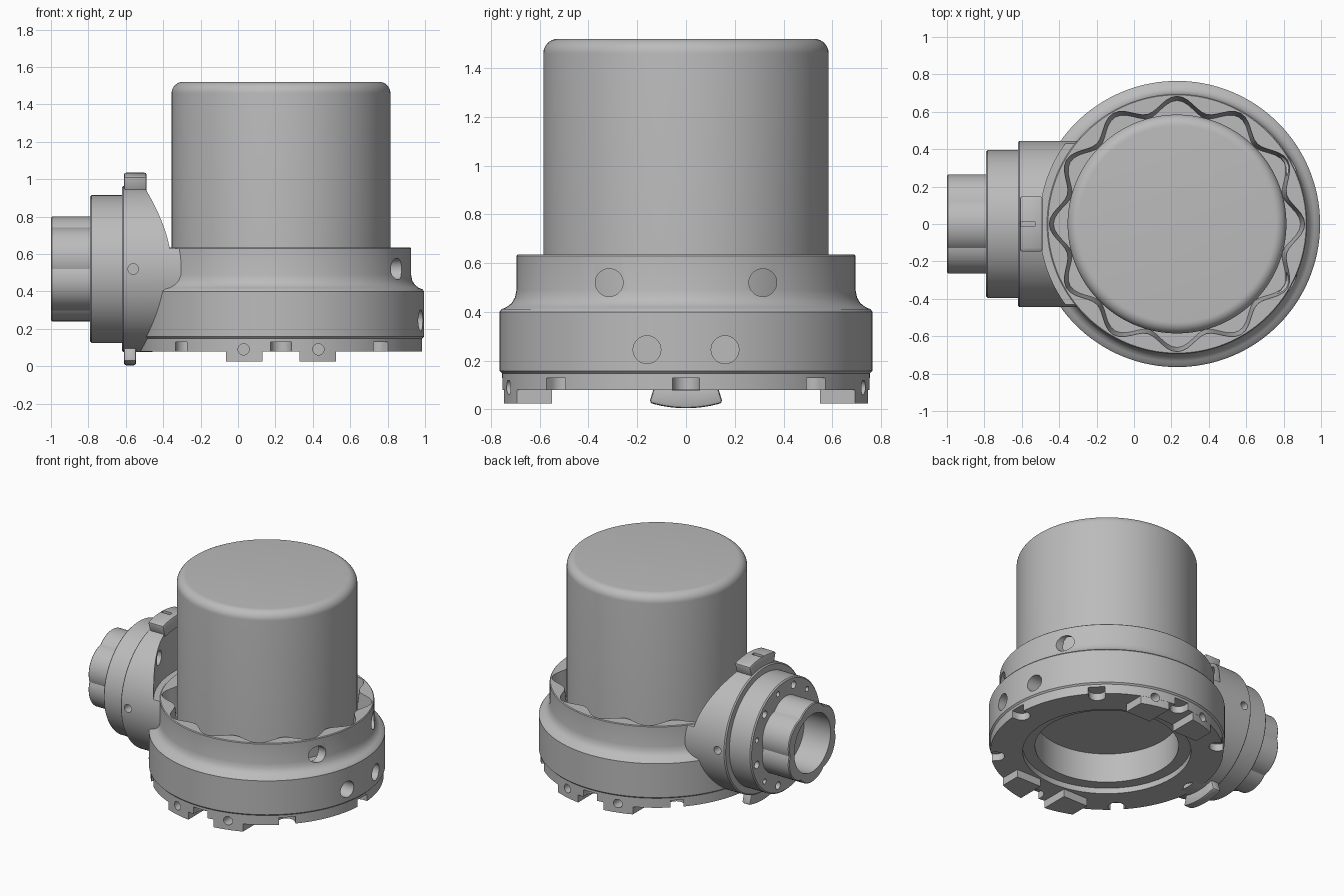
import bpy, bmesh
from math import pi, cos, sin, radians
from mathutils import Matrix, Vector

if "Cube" in bpy.data.objects:
    bpy.data.objects.remove(bpy.data.objects["Cube"])

CX, AZ, SEG = 0.23, 0.52, 144   # housing axis x, connector axis height, segments

metal = bpy.data.materials.new("grey_metal")
metal.use_nodes = True
metal.diffuse_color = (0.5, 0.5, 0.5, 1)
metal.node_tree.nodes["Principled BSDF"].inputs["Base Color"].default_value = (0.5, 0.5, 0.5, 1)

UPRIGHT = Matrix.Translation((CX, 0, 0))
# local z runs along world x, local x points down
SIDEWAYS = Matrix.Translation((0, 0, AZ)) @ Matrix.Rotation(pi / 2, 4, 'Y')


def finish(bm, name):
    bmesh.ops.recalc_face_normals(bm, faces=bm.faces)
    me = bpy.data.meshes.new(name)
    bm.to_mesh(me)
    bm.free()
    me.materials.append(metal)
    ob = bpy.data.objects.new(name, me)
    bpy.context.collection.objects.link(ob)
    return ob


def lathe(name, profile, frame, seg=SEG, closed=False):
    """Revolve (radius, height) pairs; a radius may be a function of angle."""
    bm = bmesh.new()
    rings = []
    for r, z in profile:
        ring = []
        for i in range(seg):
            a = 2 * pi * i / seg
            rad = r(a) if callable(r) else r
            ring.append(bm.verts.new(frame @ Vector((rad * cos(a), rad * sin(a), z))))
        rings.append(ring)
    pairs = list(zip(rings, rings[1:]))
    if closed:
        pairs.append((rings[-1], rings[0]))
    else:
        bm.faces.new(rings[0])
        bm.faces.new(rings[-1])
    for lo, hi in pairs:
        for i in range(seg):
            j = (i + 1) % seg
            bm.faces.new((lo[i], lo[j], hi[j], hi[i]))
    return finish(bm, name)


def box(name, lo, hi, frame=Matrix()):
    bm = bmesh.new()
    bmesh.ops.create_cube(bm, size=1)
    lo, hi = Vector(lo), Vector(hi)
    for v in bm.verts:
        v.co = frame @ (Vector([c * s for c, s in zip(v.co, hi - lo)]) + (lo + hi) / 2)
    return finish(bm, name)


def rod(start, end, r, seg=32):
    start, end = Vector(start), Vector(end)
    d = end - start
    frame = Matrix.Translation(start) @ d.to_track_quat('Z', 'Y').to_matrix().to_4x4()
    return lathe("cutter", [(r, 0), (r, d.length)], frame, seg)


def boolean(ob, cutters, op='DIFFERENCE'):
    bpy.context.view_layer.objects.active = ob
    for c in cutters:
        m = ob.modifiers.new("cut", 'BOOLEAN')
        m.operation, m.solver, m.object = op, 'EXACT', c
        bpy.ops.object.modifier_apply(modifier=m.name)
        bpy.data.objects.remove(c)


# Round body with a softened top edge
R, F, TOP = 0.585, 0.06, 1.52
dome = [(R - F + F * cos(t * pi / 16), TOP - F + F * sin(t * pi / 16)) for t in range(9)]
lathe("main_cylinder", [(R, 0.33)] + dome, UPRIGHT)


# Housing ring with a scalloped pocket on top and a stepped bore underneath
def wave(mean):
    return lambda a: mean + 0.038 * cos(12 * a)


outer = [(0.755, 0.08), (0.755, 0.148), (0.765, 0.158), (0.765, 0.4), (0.757, 0.411),
         (0.735, 0.42), (0.715, 0.436), (0.702, 0.458), (0.695, 0.49), (0.695, 0.63), (0.69, 0.635)]
inner = [(wave(0.645), 0.635), (wave(0.622), 0.45), (0.465, 0.45), (0.465, 0.12),
         (0.545, 0.12), (0.545, 0.08)]
housing = lathe("housing_ring", outer + inner, UPRIGHT, closed=True)
cuts = []
for s in (-1, 1):
    cuts.append(rod((0.75, s * 0.315, AZ), (1.1, s * 0.315, AZ), 0.057))
    cuts.append(rod((0.84, s * 0.16, 0.245), (1.1, s * 0.16, 0.245), 0.057))
for k in range(8):
    turn = UPRIGHT @ Matrix.Rotation(k * pi / 4, 4, 'Z')
    cuts.append(box("cutter", (0.72, -0.055, 0), (0.85, 0.055, 0.13), turn))
    cuts.append(rod(turn @ Vector((0.72, 0, 0)), turn @ Vector((0.72, 0, 0.13)), 0.055))
for sx in (-1, 1):
    for sy in (-1, 1):
        x = CX + sx * 0.2
        cuts.append(rod((x, sy * 0.64, 0.09), (x, sy * 0.85, 0.09), 0.03))
boolean(housing, cuts)

# Feet under the housing, rounded to its outline
for sx, side in ((-1, "right"), (1, "left")):
    for sy, end in ((-1, "front"), (1, "back")):
        xs = sorted((CX + sx * 0.1, CX + sx * 0.295))
        ys = sorted((sy * 0.55, sy * 0.8))
        foot = box(f"{end}_{side}_foot", (xs[0], ys[0], 0.025), (xs[1], ys[1], 0.095))
        boolean(foot, [lathe("cutter", [(0.754, 0), (0.754, 0.3)], UPRIGHT)], 'INTERSECT')
        x = CX + sx * 0.2
        boolean(foot, [rod((x, sy * 0.64, 0.09), (x, sy * 0.85, 0.09), 0.03)])

# Side connector body, trimmed to the curve of the housing
body = lathe("connector_body", [(0.437, -0.62), (0.445, -0.612), (0.445, -0.25)], SIDEWAYS)
trim = [lathe("cutter", [(0.69, -0.2), (0.69, 0.637)], UPRIGHT),
        lathe("cutter", [(0.735, 0.63), (0.735, 1.3)], UPRIGHT)]
for s in (-1, 1):
    trim.append(rod((-0.56, s * 0.38, AZ), (-0.56, s * 0.5, AZ), 0.028))
    trim.append(rod((-0.58, s * 0.22, 0.82), (-0.3, s * 0.22, 0.82), 0.05))
boolean(body, trim)

# Bolt disc
disc = lathe("connector_disc", [(0.387, -0.79), (0.395, -0.782), (0.395, -0.6)], SIDEWAYS)
bolts = []
for k in range(12):
    a = 2 * pi * k / 12 + pi / 12
    y, z = 0.338 * cos(a), AZ + 0.338 * sin(a)
    bolts.append(rod((-0.85, y, z), (-0.74, y, z), 0.026 if k % 2 else 0.018, 20))
boolean(disc, bolts)


# Hollow hexagonal nut with rounded corners
def hexagon(a):
    off = (a + pi / 6) % (pi / 3) - pi / 6
    flat, cr = 0.265, 0.17
    half = (flat - cr) / cos(pi / 6)
    edge = flat / cos(off)
    # distance to the rounded corner centred at the sixth-turn direction
    d = pi / 6 - abs(off)
    rounded = half * cos(d) + (cr ** 2 - (half * sin(d)) ** 2) ** 0.5
    return min(edge, rounded)


def hex_flat_sides(shrink):
    return lambda a: hexagon(a - pi / 2) - shrink


lathe("hex_nut", [(hex_flat_sides(0), -0.78), (hex_flat_sides(0), -0.994),
                  (hex_flat_sides(0.006), -1.0), (0.205, -1.0), (0.205, -0.78)],
      SIDEWAYS, closed=True)


# Curved locking tabs above and below the connector
def tab(name, x0, x1, centre, r1):
    bm = bmesh.new()
    n, spread = 12, radians(17)
    arc = [centre - spread + 2 * spread * i / n for i in range(n + 1)]
    pts = [(0.42, a) for a in arc] + [(r1, a) for a in reversed(arc)]
    verts = [bm.verts.new((x0, r * cos(a), AZ + r * sin(a))) for r, a in pts]
    face = bm.faces.new(verts)
    ext = bmesh.ops.extrude_face_region(bm, geom=[face])
    moved = [v for v in ext["geom"] if isinstance(v, bmesh.types.BMVert)]
    bmesh.ops.translate(bm, vec=(x1 - x0, 0, 0), verts=moved)
    ob = finish(bm, name)
    bev = ob.modifiers.new("soft_edges", 'BEVEL')
    bev.width, bev.segments, bev.limit_method, bev.angle_limit = 0.012, 2, 'ANGLE', radians(40)
    boolean(ob, [])
    bpy.ops.object.modifier_apply(modifier=bev.name)
    return ob


upper = tab("upper_tab", -0.61, -0.488, pi / 2, 0.515)
boolean(upper, [box("cutter", (-0.605, -0.014, 1.015), (-0.53, 0.014, 1.1))])
tab("lower_tab", -0.61, -0.545, -pi / 2, 0.515)

# Smooth shading with crisp edges
bpy.ops.object.select_all(action='DESELECT')
for ob in bpy.context.scene.objects:
    if ob.type == 'MESH' and metal.name in ob.data.materials:
        ob.select_set(True)
        bpy.context.view_layer.objects.active = ob
bpy.ops.object.shade_smooth_by_angle(angle=radians(32))
